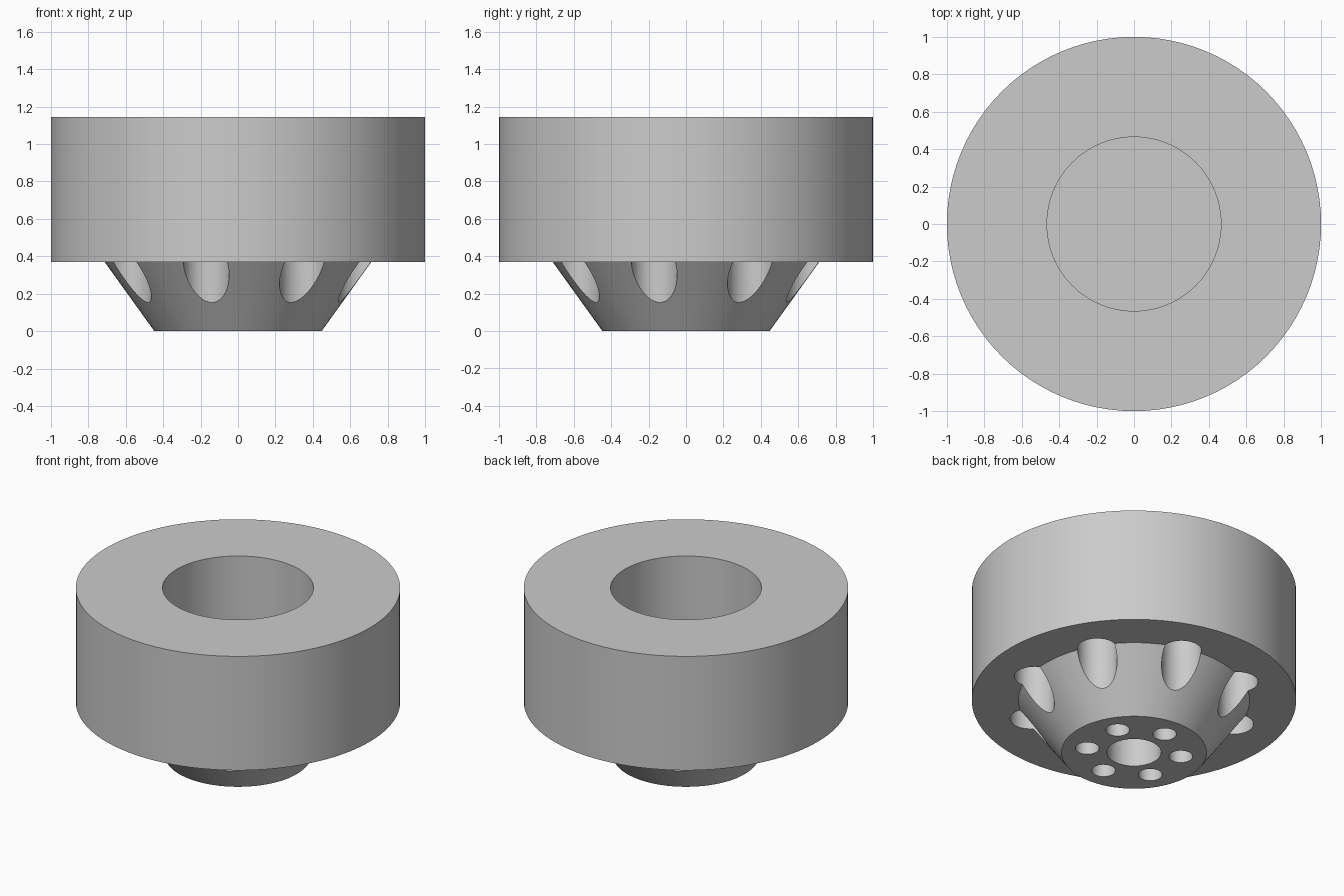
import bpy, bmesh, math
from mathutils import Matrix, Vector

if "Cube" in bpy.data.objects:
    bpy.data.objects.remove(bpy.data.objects["Cube"])

grey = bpy.data.materials.new("plain grey")
grey.diffuse_color = (0.6, 0.6, 0.6, 1)
grey.use_nodes = True
grey.node_tree.nodes["Principled BSDF"].inputs["Base Color"].default_value = grey.diffuse_color


def add_object(name, bm):
    mesh = bpy.data.meshes.new(name)
    bm.to_mesh(mesh)
    bm.free()
    ob = bpy.data.objects.new(name, mesh)
    bpy.context.collection.objects.link(ob)
    return ob


def lathe(name, profile, steps=96):
    """Spin an (r, z) profile whose ends lie on the axis."""
    bm = bmesh.new()
    verts = [bm.verts.new((r, 0, z)) for r, z in profile]
    edges = [bm.edges.new(p) for p in zip(verts, verts[1:])]
    bmesh.ops.spin(bm, geom=verts + edges, axis=(0, 0, 1), cent=(0, 0, 0),
                   angle=math.tau, steps=steps, use_merge=True)
    bmesh.ops.remove_doubles(bm, verts=bm.verts, dist=1e-5)
    bmesh.ops.recalc_face_normals(bm, faces=bm.faces)
    return add_object(name, bm)


def ring_cutter(name, count, start, ring, radius, z0, z1):
    """Vertical drill cylinders evenly spaced on a ring."""
    bm = bmesh.new()
    for i in range(count):
        a = math.radians(start) + math.tau * i / count
        pos = Vector((ring * math.cos(a), ring * math.sin(a), (z0 + z1) / 2))
        bmesh.ops.create_cone(bm, cap_ends=True, segments=48, radius1=radius,
                              radius2=radius, depth=z1 - z0,
                              matrix=Matrix.Translation(pos))
    ob = add_object(name, bm)
    ob.hide_render = True
    ob.hide_set(True)
    return ob


# Drum, tapered hub, blind top bore and blind centre hole
body = lathe("hub_body", [
    (0, 0.25), (0.167, 0.25), (0.167, 0), (0.447, 0), (0.713, 0.37),
    (1, 0.37), (1, 1.145), (0.465, 1.145), (0.465, 0.37), (0, 0.37)])
body.data.materials.append(grey)

# Eight lug pockets around the taper, six small holes in the hub face
cutters = [
    ring_cutter("lug_pocket_cutter", 8, 30.5, 0.68, 0.123, -0.2, 0.75),
    ring_cutter("small_hole_cutter", 6, 30, 0.293, 0.073, -0.2, 0.25),
]
for cutter in cutters:
    mod = body.modifiers.new(cutter.name, 'BOOLEAN')
    mod.operation = 'DIFFERENCE'
    mod.solver = 'EXACT'
    mod.object = cutter

# Apply the cuts and keep the rims sharp
bpy.context.view_layer.objects.active = body
body.select_set(True)
for mod in list(body.modifiers):
    bpy.ops.object.modifier_apply(modifier=mod.name)
for cutter in cutters:
    bpy.data.objects.remove(cutter)
bpy.ops.object.shade_smooth_by_angle(angle=math.radians(30))
